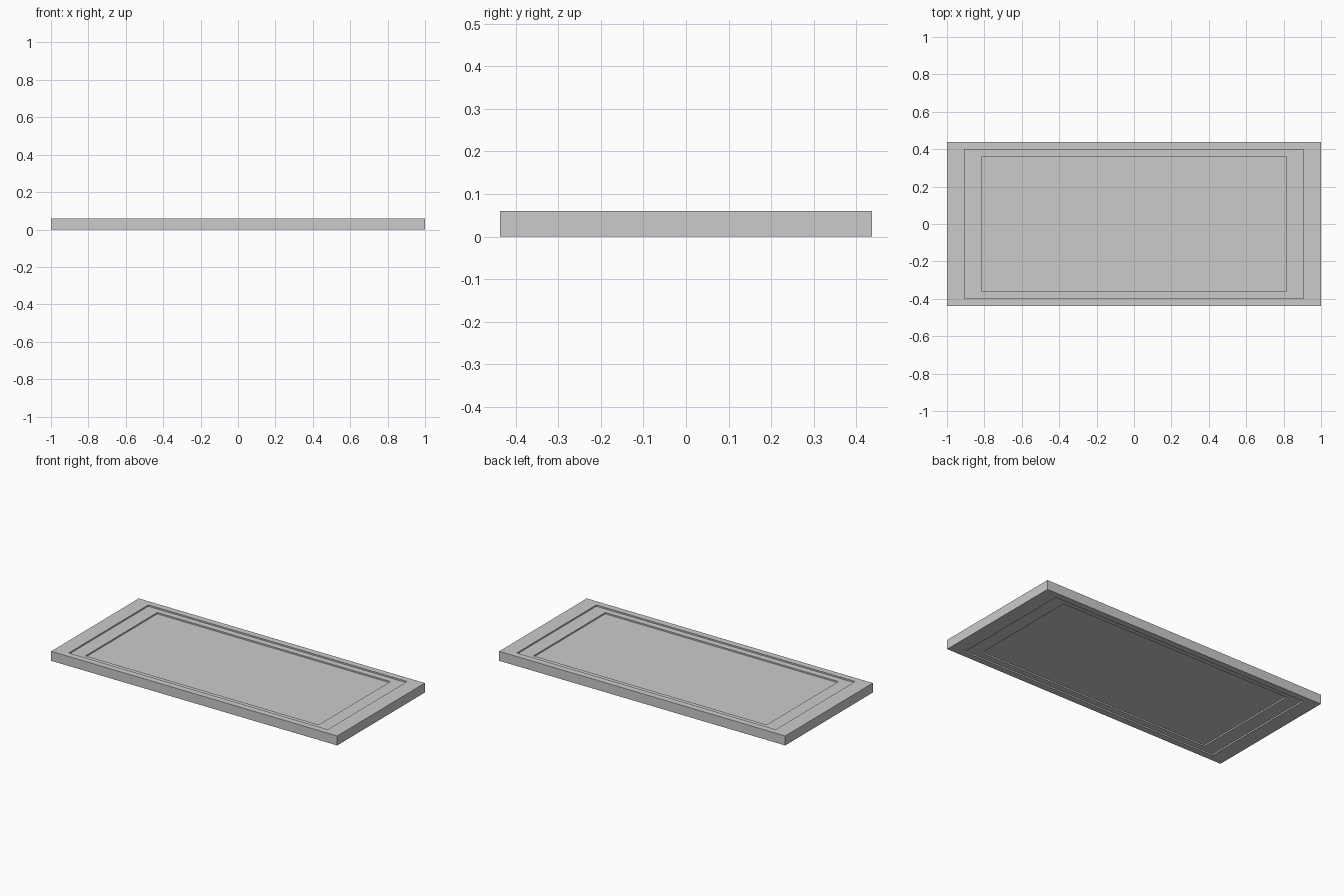
import bpy, bmesh

if "Cube" in bpy.data.objects:
    bpy.data.objects.remove(bpy.data.objects["Cube"])

# Rectangular rings (half x, half y, z) from the bottom recess, around the rim, to the top recess
T, STEP = 0.06, 0.009
OUTER, MID, INNER = (1.0, 0.4375), (0.905, 0.397), (0.815, 0.358)
lower = [(*INNER, 2 * STEP), (*INNER, STEP), (*MID, STEP), (*MID, 0), (*OUTER, 0)]
rings = lower + [(x, y, T - z) for x, y, z in reversed(lower)]

bm = bmesh.new()
loops = [[bm.verts.new((sx * x, sy * y, z))
          for sx, sy in ((-1, -1), (1, -1), (1, 1), (-1, 1))] for x, y, z in rings]

# Walls and ledges between neighbouring rings
for a, b in zip(loops, loops[1:]):
    for i in range(4):
        j = (i + 1) % 4
        bm.faces.new((a[i], a[j], b[j], b[i]))

# Flat centre fields on both sides
bm.faces.new(reversed(loops[0]))
bm.faces.new(loops[-1])
bmesh.ops.recalc_face_normals(bm, faces=bm.faces)

mesh = bpy.data.meshes.new("recessed_panel")
bm.to_mesh(mesh)
bm.free()
panel = bpy.data.objects.new("recessed_panel", mesh)
bpy.context.collection.objects.link(panel)
